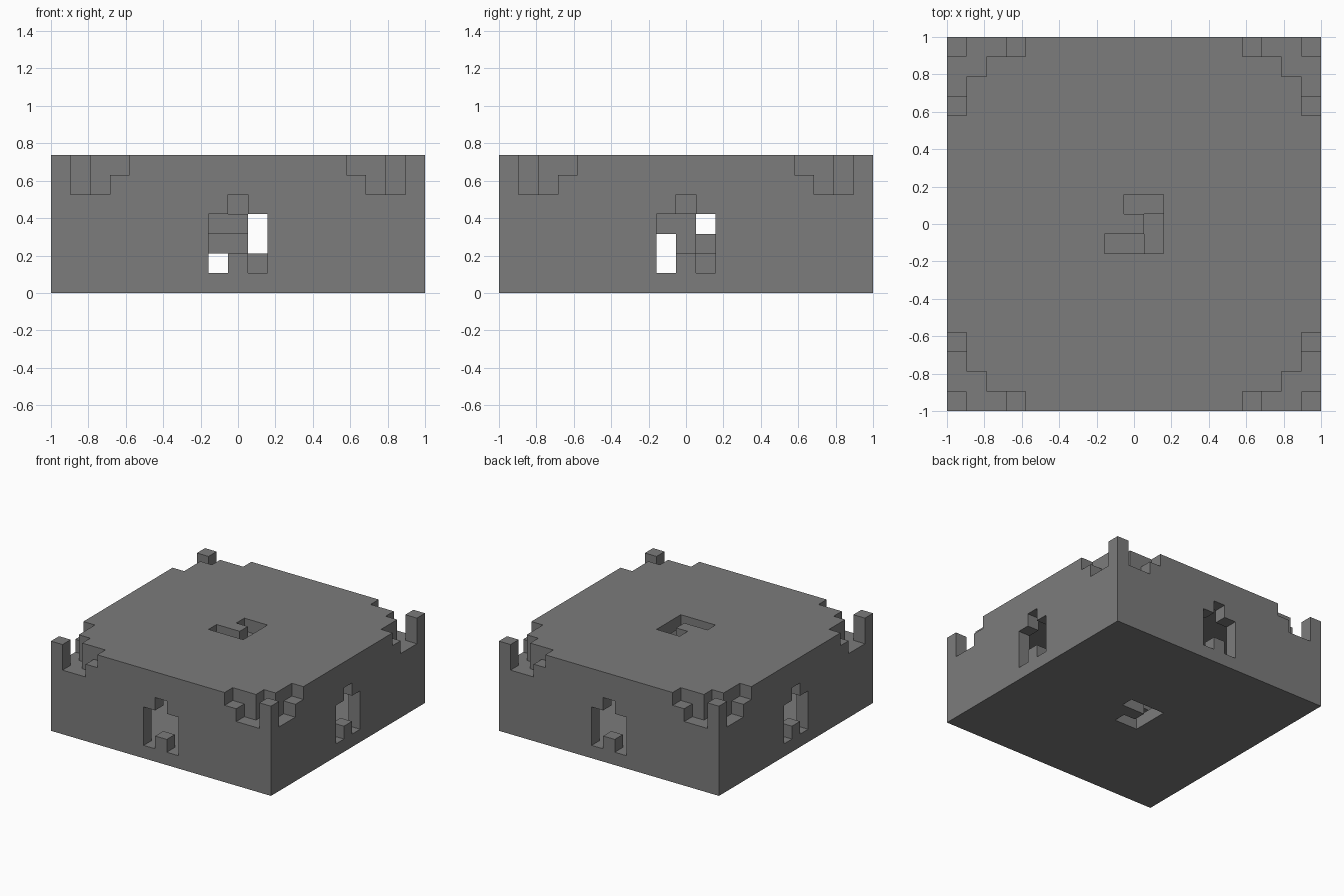
import bpy
import bmesh

if "Cube" in bpy.data.objects:
    bpy.data.objects.remove(bpy.data.objects["Cube"], do_unlink=True)

N, H = 19, 7            # blocks along each side, blocks high
U = 2 / N               # block size
MID, LAST = N // 2, N - 1

stone = bpy.data.materials.new("grey stone")
stone.use_nodes = True
colour = (0.2, 0.2, 0.2, 1)
stone.diffuse_color = colour
stone.node_tree.nodes["Principled BSDF"].inputs["Base Color"].default_value = colour


def cells(xs, ys, zs):
    return {(x, y, z) for x in xs for y in ys for z in zs}


def four_corners(pattern):
    return {(a, b, z) for x, y, z in pattern
            for a in (x, LAST - x) for b in (y, LAST - y)}


def skin(name, solid):
    """Wrap a set of blocks in its outer faces."""
    bm = bmesh.new()
    verts = {}

    def corner(p):
        if p not in verts:
            verts[p] = bm.verts.new((p[0] * U - 1, p[1] * U - 1, p[2] * U))
        return verts[p]

    for cell in sorted(solid):
        for axis in range(3):
            for side in (0, 1):
                near = list(cell)
                near[axis] += 2 * side - 1
                if tuple(near) in solid:
                    continue
                quad = []
                for a, b in ((0, 0), (1, 0), (1, 1), (0, 1)):
                    p = list(cell)
                    p[axis] += side
                    p[(axis + 1) % 3] += a
                    p[(axis + 2) % 3] += b
                    quad.append(corner(tuple(p)))
                bm.faces.new(quad if side else quad[::-1])
    mesh = bpy.data.meshes.new(name)
    bm.to_mesh(mesh)
    bm.free()
    mesh.materials.append(stone)
    obj = bpy.data.objects.new(name, mesh)
    bpy.context.collection.objects.link(obj)


# Hollow room, one block thick
inner = range(1, LAST)
room = cells(range(N), range(N), range(H)) - cells(inner, inner, range(1, H - 1))

# Backing blocks behind the notched corners
room |= four_corners(cells(range(1, 4), range(1, 4), [H - 2]) | {(1, 1, H - 3)})

# Stepped notches that leave a post standing at each corner
notch = cells([1, 2], [0], [H - 2, H - 1]) | {(3, 0, H - 1)}
notch |= {(y, x, z) for x, y, z in notch} | cells([1], [1], [H - 2, H - 1])
room -= four_corners(notch)

# Arched opening in the middle of each wall
arch = [(i, z) for i in (-1, 1) for z in (1, 2, 3)] + [(0, z) for z in (2, 3, 4)]
for i, z in arch:
    for wall in (0, LAST):
        room -= {(MID + i, wall, z), (wall, MID + i, z)}

# Stair shaft through floor and roof
shaft = range(MID - 1, MID + 2)
room -= cells(shaft, shaft, [0, H - 1])
skin("room_shell", room)

# Spiral stair: a centre column with a two-block step turning at each level
stair = cells([MID], [MID], range(H))
step = [(1, -1), (1, 0)]
for z in range(H):
    stair |= {(MID + x, MID + y, z) for x, y in step}
    step = [(-y, x) for x, y in step]
skin("spiral_stair", stair)
